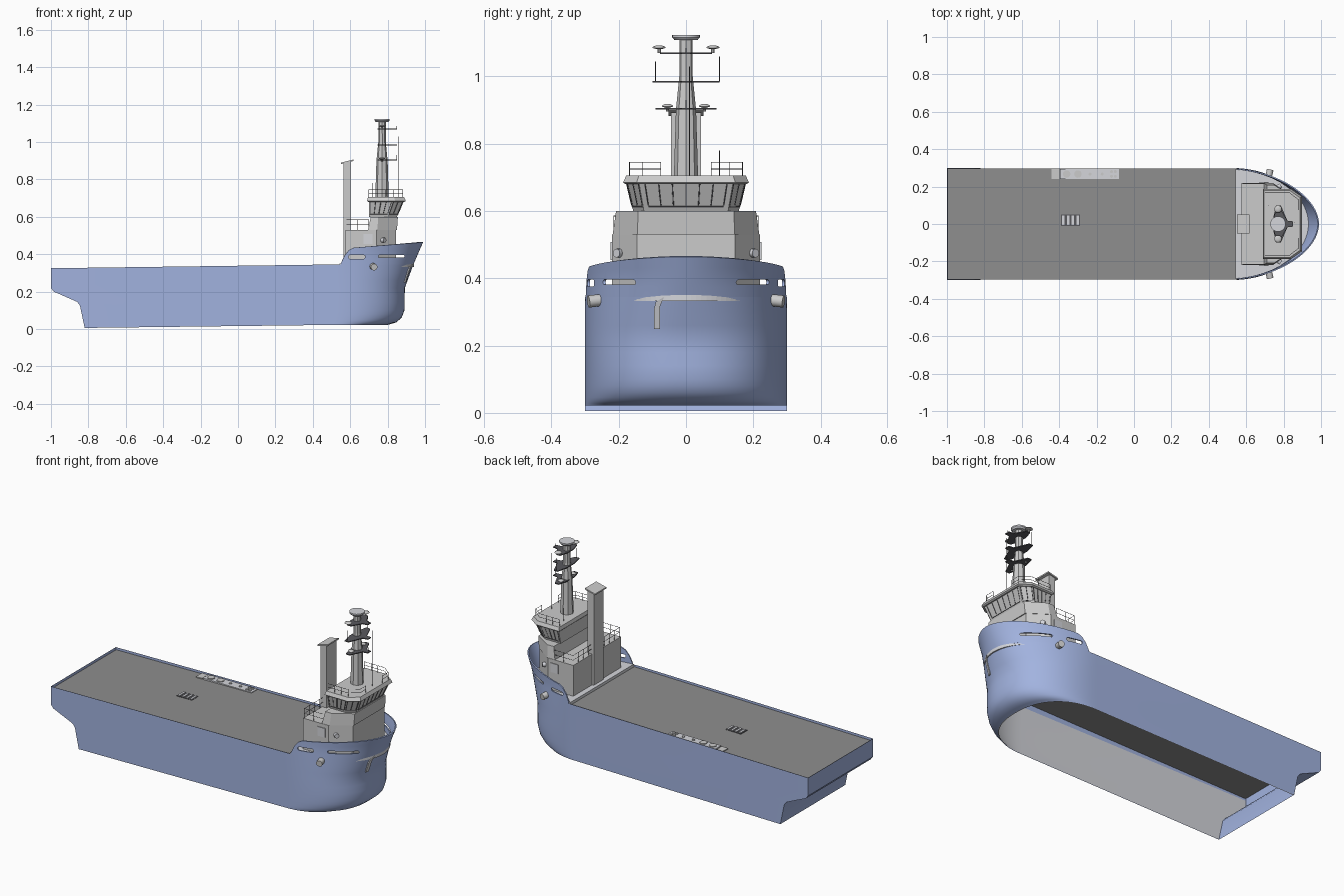
import bpy, bmesh, math
from mathutils import Vector

if "Cube" in bpy.data.objects:
    bpy.data.objects.remove(bpy.data.objects["Cube"])


def mat(name, c):
    m = bpy.data.materials.new(name)
    m.diffuse_color = (*c, 1)
    m.use_nodes = True
    m.node_tree.nodes["Principled BSDF"].inputs["Base Color"].default_value = m.diffuse_color
    return m


BLUE = mat("hull_blue", (0.36, 0.45, 0.74))
DARK = mat("deck_grey", (0.27, 0.27, 0.27))
LIGHT = mat("light_grey", (0.66, 0.67, 0.71))
BLACK = mat("dark_trim", (0.10, 0.10, 0.11))


def finish(name, bm, material=None, smooth=None, recalc=True):
    if recalc:
        bmesh.ops.recalc_face_normals(bm, faces=bm.faces)
    me = bpy.data.meshes.new(name)
    bm.to_mesh(me)
    bm.free()
    ob = bpy.data.objects.new(name, me)
    bpy.context.collection.objects.link(ob)
    if material:
        me.materials.append(material)
    bpy.ops.object.select_all(action='DESELECT')
    ob.select_set(True)
    bpy.context.view_layer.objects.active = ob
    if smooth:
        bpy.ops.object.shade_smooth_by_angle(angle=math.radians(smooth))
    return ob


def loft(name, rings, material=None, closed=True, smooth=None):
    bm = bmesh.new()
    vs = [[bm.verts.new(p) for p in r] for r in rings]
    n = len(rings[0])
    for a, b in zip(vs, vs[1:]):
        for i in range(n if closed else n - 1):
            j = (i + 1) % n
            bm.faces.new((a[i], a[j], b[j], b[i]))
    if closed:
        bm.faces.new(vs[0])
        bm.faces.new(vs[-1])
    return finish(name, bm, material, smooth)


def at(outline, z):
    return [(x, y, z) for x, y in outline]


def sym(half):
    return [(x, -y) for x, y in half] + [(x, y) for x, y in reversed(half)]


def box(name, x, y, z, material=None):
    o = [(x[0], y[0]), (x[1], y[0]), (x[1], y[1]), (x[0], y[1])]
    return loft(name, [at(o, z[0]), at(o, z[1])], material)


def circle(cx, cy, r, n=20):
    return [(cx + r * math.cos(2 * math.pi * i / n), cy + r * math.sin(2 * math.pi * i / n)) for i in range(n)]


def rods(name, segs, r=0.0015, material=BLACK, n=5):
    bm = bmesh.new()
    for p, q in segs:
        p, q = Vector(p), Vector(q)
        m = (q - p).to_track_quat('Z', 'Y').to_matrix().to_4x4()
        m.translation = (p + q) / 2
        bmesh.ops.create_cone(bm, cap_ends=True, segments=n, radius1=r, radius2=r, depth=(q - p).length, matrix=m)
    return finish(name, bm, material, 40)


def railing(name, pts, z0, z1, step=0.05):
    segs = []
    for a, b in zip(pts, pts[1:]):
        a, b = Vector(a), Vector(b)
        n = max(1, round((b - a).length / step))
        for i in range(n + 1):
            p = a.lerp(b, i / n)
            segs.append(((p.x, p.y, z0), (p.x, p.y, z1)))
        for z in ((z0 + z1) / 2, z1):
            segs.append(((a.x, a.y, z), (b.x, b.y, z)))
    return rods(name, segs, 0.0011)


# Bow shape: stem position per height, superellipse waterlines
STEM = [(0.022, .80), (0.035, .845), (0.06, .875), (0.10, .89), (0.22, .892), (0.345, .938), (0.47, .992)]


def stem(z):
    for (z0, x0), (z1, x1) in zip(STEM, STEM[1:]):
        if z <= z1:
            return x0 + (x1 - x0) * (z - z0) / (z1 - z0)
    return STEM[-1][1]


def bow(z, deg, inset=0):
    a = math.radians(deg)
    e = 2 / (2.3 - 0.4 * max(0, min(1, (z - .2) / .2)))
    s = math.sin(a)
    return ((stem(z) - inset - .5) * max(0, math.cos(a)) ** e + .5,
            (0.3 - inset) * math.copysign(abs(s) ** e, s), z)


STERN = [(-1, .325), (-1, .22), (-.985, .2), (-.86, .145), (-.845, .125), (-.82, .006)]


# Hull plating: open at the bottom, flat sides run into the round bow
def shell(name, zrows, inset, material, transom):
    bm = bmesh.new()
    angs = [-90 + 180 * i / 48 for i in range(49)]
    rows = [[bm.verts.new(bow(z, a, inset)) for a in angs] for z in zrows]
    for a, b in zip(rows, rows[1:]):
        for i in range(48):
            bm.faces.new((a[i], a[i + 1], b[i + 1], b[i]))
    ends = []
    for k, s in ((0, -1), (-1, 1)):
        e = [bm.verts.new((x + inset, s * (.3 - inset), min(z, zrows[-1]))) for x, z in STERN]
        bm.faces.new(e + [r[k] for r in rows])
        ends.append(e)
    if transom:
        for i in range(len(STERN) - 1):
            bm.faces.new((ends[0][i], ends[0][i + 1], ends[1][i + 1], ends[1][i]))
    return finish(name, bm, material, 30)


ZR = [.022, .028, .035, .046, .06, .08, .10, .14, .18, .22, .26, .30]
shell("hull", ZR + [.345], 0, BLUE, True)
shell("hull_lining", ZR, .004, LIGHT, False)


# Raised bow bulwark with mooring slots
def top_z(x):
    t = max(0, min(1, (x - .55) / .07))
    return .35 + .083 * t * (2 - t) + .032 * max(0, x - .6) / .39


angs = [-83.5 + 167 * i / 56 for i in range(57)]
rings = []
for f in (0, .25, .5, .75, 1):
    ring = []
    for a in angs:
        x = bow(.43, a)[0]
        z = .344 + f * (top_z(x) - .344)
        ring.append(bow(z, a))
    rings.append(ring)
bulwark = loft("bow_bulwark", rings, BLUE, closed=False)
m = bulwark.modifiers.new("thick", 'SOLIDIFY')
m.thickness, m.offset = .007, -1
bpy.ops.object.modifier_apply(modifier="thick")
for x0, x1, z0, z1 in ((.59, .68, .375, .396), (.75, .89, .381, .396)):
    r, zc = (z1 - z0) / 2, (z0 + z1) / 2
    prof = []
    for i in range(16):
        t = math.pi * 2 * (i + .5) / 16
        c = x1 - r if math.cos(t) > 0 else x0 + r
        prof.append((c + r * math.cos(t), zc + r * math.sin(t)))
    cut = loft("slot_cutter", [[(x, y, z) for x, z in prof] for y in (-.4, .4)])
    cut.hide_render = True
    b = bulwark.modifiers.new("slot", 'BOOLEAN')
    b.operation, b.object, b.solver = 'DIFFERENCE', cut, 'EXACT'
    bpy.context.view_layer.objects.active = bulwark
    bpy.ops.object.modifier_apply(modifier="slot")
    bpy.data.objects.remove(cut)
bpy.ops.object.select_all(action='DESELECT')
bulwark.select_set(True)
bpy.ops.object.shade_smooth_by_angle(angle=math.radians(30))

# Hawse pipes and anchor plate on the bow
for s in (-1, 1):
    c = Vector((.72, s * .255, .335))
    rods("hawse_pipe", [(c, c + Vector((.008, s * .035, -.004)))], .018, None, 20)
plate = [(-.095, .25), (-.078, .25), (-.078, .315), (-.065, .345), (-.09, .33), (-.095, .31)]


def on_bow(y, z, out):
    a = min((bow(z, d / 4) for d in range(-240, 0)), key=lambda p: abs(p[1] - y))
    return (a[0] + out, y, z)


loft("anchor_plate", [[on_bow(y, z, o) for y, z in plate] for o in (-.01, .006)], LIGHT)

# Decks
d = [(-.996, .312), (.55, .334)]
loft("cargo_deck", [[(x, s * .297, z) for x, z in d] for s in (-1, 1)], DARK, closed=False)
fore = [(.543, -.296)] + [bow(.36, a, .004)[:2] for a in angs] + [(.543, .296)]
loft("forecastle_deck", [at(fore, .332), at(fore, .35)], LIGHT)

# Deck equipment along the port edge, and a grating
box("gear_base", (-.395, -.08), (.24, .294), (.31, .329), LIGHT)
box("gear_end_box", (-.44, -.4), (.24, .294), (.31, .326))
for x, y, r in ((-.36, .267, .02), (-.3, .267, .02), (-.235, .267, .008), (-.17, .267, .008),
                (-.12, .255, .008), (-.12, .28, .008), (-.1, .255, .008), (-.1, .28, .008)):
    c = circle(x, y, r)
    loft("gear_cap", [at(c, .325), at(c, .334)], None, smooth=30)
box("grating_base", (-.39, -.29), (-.01, .05), (.318, .3235), BLACK)
for i in range(4):
    box("grating_bar", (-.385 + i * .026, -.372 + i * .026), (-.006, .046), (.318, .327), LIGHT)

# Deckhouse tiers
low = sym([(.575, .22), (.74, .22), (.845, .145)])
loft("deckhouse", [at(low, .34), at(low, .53)])
mid0 = sym([(.695, .218), (.745, .218), (.85, .145)])
mid1 = sym([(.71, .208), (.75, .208), (.855, .142)])
loft("deckhouse_upper", [at(mid0, .53), at(mid1, .6)])
railing("deckhouse_rail", [(.70, -.215), (.58, -.215), (.58, .215), (.70, .215)], .53, .585)
for s in (-1, 1):
    box("side_door", (.67, .72), sorted((s * .219, s * .224)), (.455, .508), LIGHT)
    rods("porthole", [((.77, s * .195, .475), (.785, s * .207, .475))], .013, LIGHT, 14)

# Bridge with outward leaning windows
b0 = sym([(.70, .157), (.80, .157), (.85, .125)])
b1 = sym([(.70, .177), (.83, .177), (.885, .14)])
R0, R1 = at(b0, .6), at(b1, .685)
loft("bridge", [R0, R1])
bars = []
for k, n in ((0, 4), (1, 2), (2, 6), (3, 2), (4, 4)):
    lo0, lo1, hi0, hi1 = (Vector(p) for p in (R0[k], R0[k + 1], R1[k], R1[k + 1]))
    for i in range(n + 1):
        t = .06 + .88 * i / n
        l, h = lo0.lerp(lo1, t), hi0.lerp(hi1, t)
        bars.append((l.lerp(h, .2), l.lerp(h, .98)))
    l = [lo0.lerp(hi0, .15), lo1.lerp(hi1, .15)]
    bars.append((l[0].lerp(l[1], .06), l[0].lerp(l[1], .94)))
rods("window_bars", bars, .002)
roof0 = sym([(.695, .18), (.835, .18), (.89, .142)])
roof1 = sym([(.69, .187), (.84, .187), (.897, .147)])
roof2 = sym([(.695, .178), (.835, .178), (.888, .14)])
loft("bridge_roof", [at(roof0, .68), at(roof1, .685), at(roof2, .705)])
for s in (-1, 1):
    railing("roof_rail", [(.70, s * .168), (.83, s * .168), (.88, s * .13), (.88, s * .075)], .705, .745)

# Funnel with slanted cap
fo = [(.565, -.045), (.605, -.045), (.605, .045), (.565, .045)]
loft("funnel", [at(fo, .34), at(fo, .893)])
co = [(.552, -.052), (.617, -.052), (.617, .052), (.552, .052)]
loft("funnel_cap", [[(x, y, z + (x - .58) * .25) for x, y in co] for z in (.889, .897)])

# Mast, platforms, radars and aerials
loft("mast", [at(circle(.77, 0, r, 8), z) for r, z in ((.036, .7), (.03, .9), (.02, 1.0), (.02, 1.11))])
loft("mast_top", [at(circle(.77, 0, r, 24), z) for r, z in ((.034, 1.108), (.041, 1.116), (.041, 1.124))], LIGHT, smooth=30)
for z, w in ((.905, .09), (.985, .1), (1.07, .078)):
    arm = sym([(.745, w * .35), (.76, w), (.785, w), (.82, .018), (.85, .014)])
    loft("mast_platform", [at(arm, z - .003), at(arm, z + .002)], BLACK)
for z, w, r in ((.912, .055, .017), (1.086, .08, .02)):
    for s in (-1, 1):
        rods("radar_post", [((.77, s * w, z - .016), (.77, s * w, z))], .005, None, 8)
        loft("radar_dome", [at(circle(.77, s * w, r * k), z + h) for k, h in
                            ((.3, -.005), (1, -.001), (.9, .003), (.4, .006))], None, smooth=50)
rods("aerials", [((.77, -.09, .985), (.77, -.09, 1.045)), ((.77, .1, .985), (.77, .1, 1.06)),
                 ((.86, .01, .70), (.86, .01, 1.03)), ((.845, 0, .905), (.845, 0, .93)),
                 ((.845, 0, 1.07), (.845, 0, 1.085)), ((.72, .1, .70), (.72, .1, .78))], .0015)
